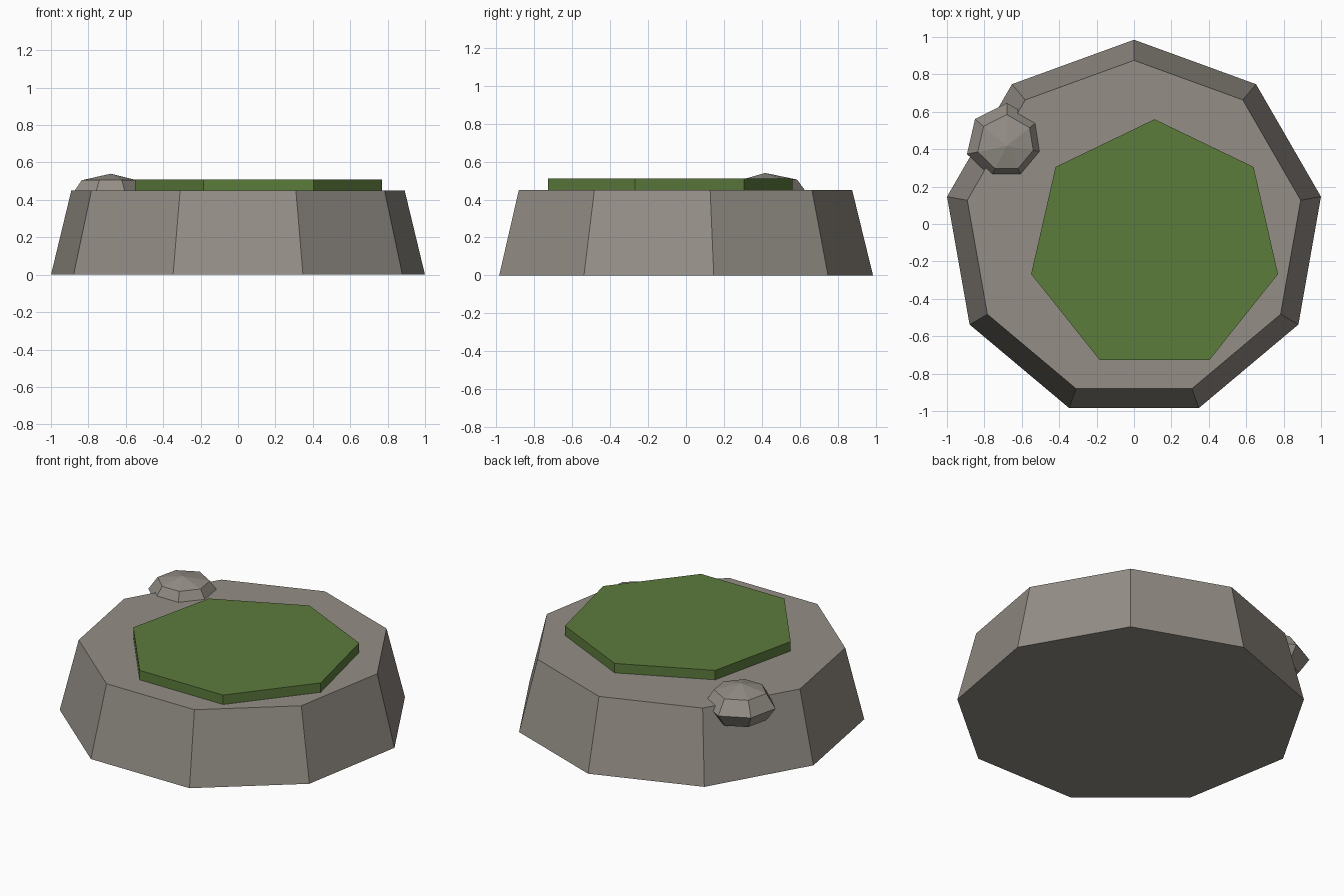
import bpy, bmesh, math

if "Cube" in bpy.data.objects:
    bpy.data.objects.remove(bpy.data.objects["Cube"])


def material(name, rgb):
    m = bpy.data.materials.new(name)
    m.diffuse_color = (*rgb, 1)
    m.use_nodes = True
    m.node_tree.nodes["Principled BSDF"].inputs["Base Color"].default_value = m.diffuse_color
    return m


stone = material("stone grey", (0.295, 0.270, 0.238))
grass = material("grass green", (0.108, 0.200, 0.046))


def polygon(n, r, cx, cy):
    """Regular polygon with one corner pointing to the back (+y)."""
    return [(cx + r * math.sin(2 * math.pi * i / n),
             cy + r * math.cos(2 * math.pi * i / n)) for i in range(n)]


def loft(name, rings, mat):
    """Stack of (outline, z) rings joined by flat quads and capped."""
    bm = bmesh.new()
    loops = [[bm.verts.new((x, y, z)) for x, y in pts] for pts, z in rings]
    for a, b in zip(loops, loops[1:]):
        for i in range(len(a)):
            j = (i + 1) % len(a)
            bm.faces.new((a[i], a[j], b[j], b[i]))
    for cap in (loops[0], loops[-1]):
        bm.faces.new(cap)
    bmesh.ops.recalc_face_normals(bm, faces=bm.faces)
    # pebble ends are tiny rings collapsed to a point
    bmesh.ops.remove_doubles(bm, verts=bm.verts, dist=0.002)
    mesh = bpy.data.meshes.new(name)
    bm.to_mesh(mesh)
    bm.free()
    mesh.materials.append(mat)
    obj = bpy.data.objects.new(name, mesh)
    bpy.context.collection.objects.link(obj)
    return obj


# Nine-sided tapered rock
loft("rock_base", [(polygon(9, 1.015, 0, -0.03), 0),
                   (polygon(9, 0.905, 0, -0.03), 0.45)], stone)

# Seven-sided grass slab, sunk slightly into the rock
patch = polygon(7, 0.677, 0.11, -0.117)
loft("grass_patch", [(patch, 0.43), (patch, 0.51)], grass)

# Faceted pebble on the rim: slightly irregular widest outline, shrunk per level
centre = (-0.68, 0.417)
outline = [(-0.68, 0.647), (-0.513, 0.551), (-0.487, 0.385), (-0.599, 0.251),
           (-0.765, 0.251), (-0.893, 0.374), (-0.85, 0.561)]


def shrink(f):
    return [(centre[0] + (x - centre[0]) * f, centre[1] + (y - centre[1]) * f)
            for x, y in outline]


loft("pebble", [(shrink(0.002), 0.30), (shrink(0.73), 0.335), (outline, 0.42),
                (shrink(0.73), 0.505), (shrink(0.002), 0.54)], stone)
